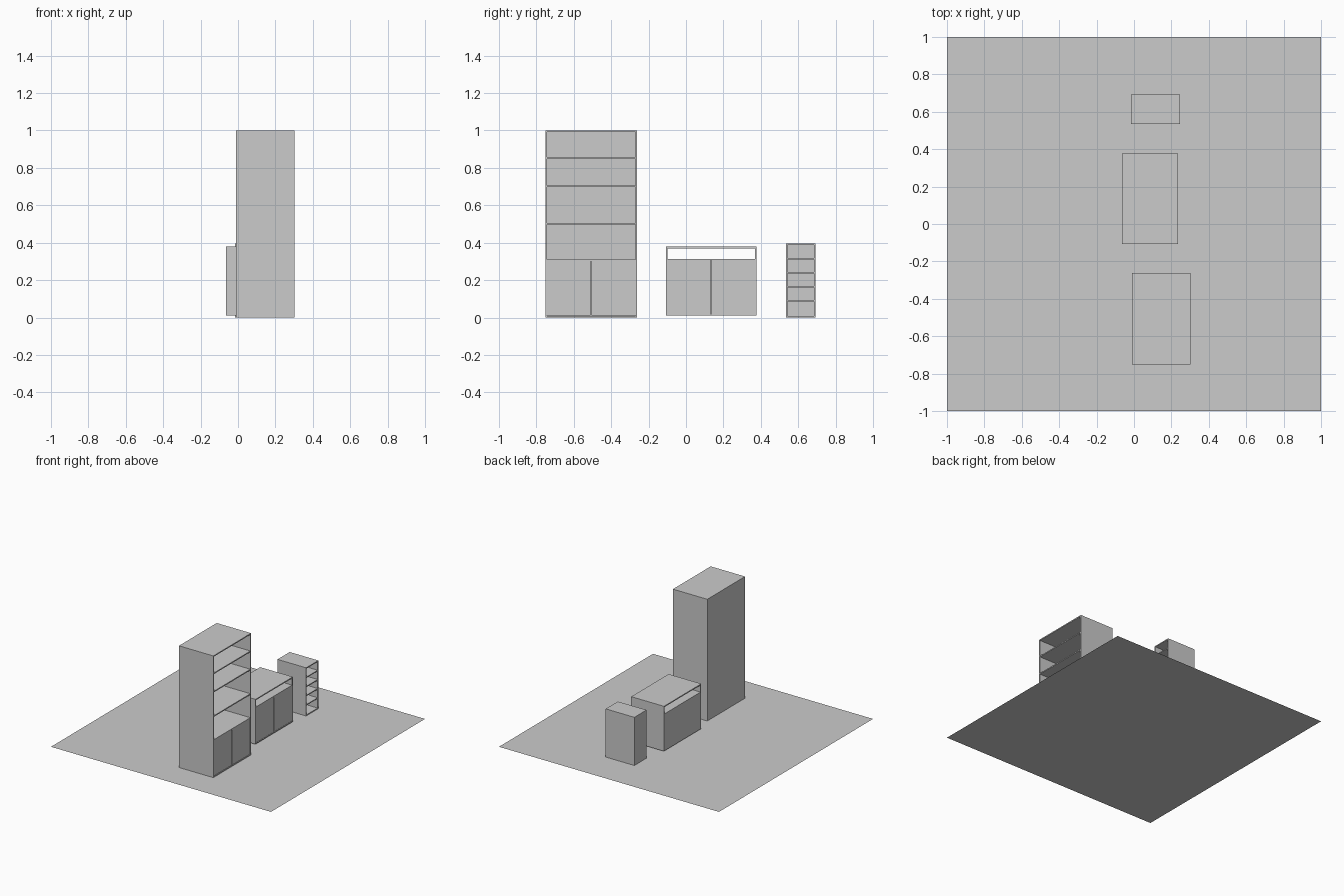
import bpy

if "Cube" in bpy.data.objects:
    bpy.data.objects.remove(bpy.data.objects["Cube"])


def box(name, x, y, z):
    """Box from (min, max) ranges."""
    bpy.ops.mesh.primitive_cube_add(size=1, location=[(r[0] + r[1]) / 2 for r in (x, y, z)])
    ob = bpy.context.object
    ob.name = name
    ob.scale = [r[1] - r[0] for r in (x, y, z)]
    bpy.ops.object.transform_apply(location=False, rotation=False, scale=True)
    return ob


def carcass(name, x, y, z, t, shelves, back_top):
    """Case open to +x: sides, top, base, back panel and shelves."""
    inner = (y[0] + t, y[1] - t)
    box(name + "_side_left", x, (y[0], inner[0]), z)
    box(name + "_side_right", x, (inner[1], y[1]), z)
    box(name + "_top", x, inner, (z[1] - t, z[1]))
    box(name + "_base", x, inner, (z[0], z[0] + t))
    box(name + "_back", (x[0], x[0] + t), inner, (z[0] + t, back_top))
    for i, s in enumerate(shelves):
        box(f"{name}_shelf_{i + 1}", (x[0] + t, x[1]), inner, (s - t, s))
    return inner


def doors(name, front, inner, z, gap=0.006, t=0.008):
    """Pair of doors with a narrow gap between them."""
    mid = sum(inner) / 2
    for side, y in (("left", (inner[0], mid - gap / 2)), ("right", (mid + gap / 2, inner[1]))):
        box(f"{name}_door_{side}", (front - t, front), y, z)


# floor
bpy.ops.mesh.primitive_plane_add(size=2)
bpy.context.object.name = "floor"

# tall bookcase with lower cupboard
inner = carcass("bookcase", (-0.01, 0.302), (-0.752, -0.262), (0, 1.0), 0.009,
                (0.309, 0.506, 0.707, 0.857), 0.991)
doors("bookcase", 0.300, inner, (0.010, 0.300))

# low cabinet, its top slot open right through
inner = carcass("cabinet", (-0.063, 0.234), (-0.108, 0.377), (0.010, 0.379), 0.009,
                (0.314,), 0.314)
doors("cabinet", 0.232, inner, (0.019, 0.305))

# small narrow shelf unit
carcass("small_shelf", (-0.015, 0.245), (0.534, 0.692), (0, 0.396), 0.008,
        (0.093, 0.169, 0.243, 0.319), 0.388)
